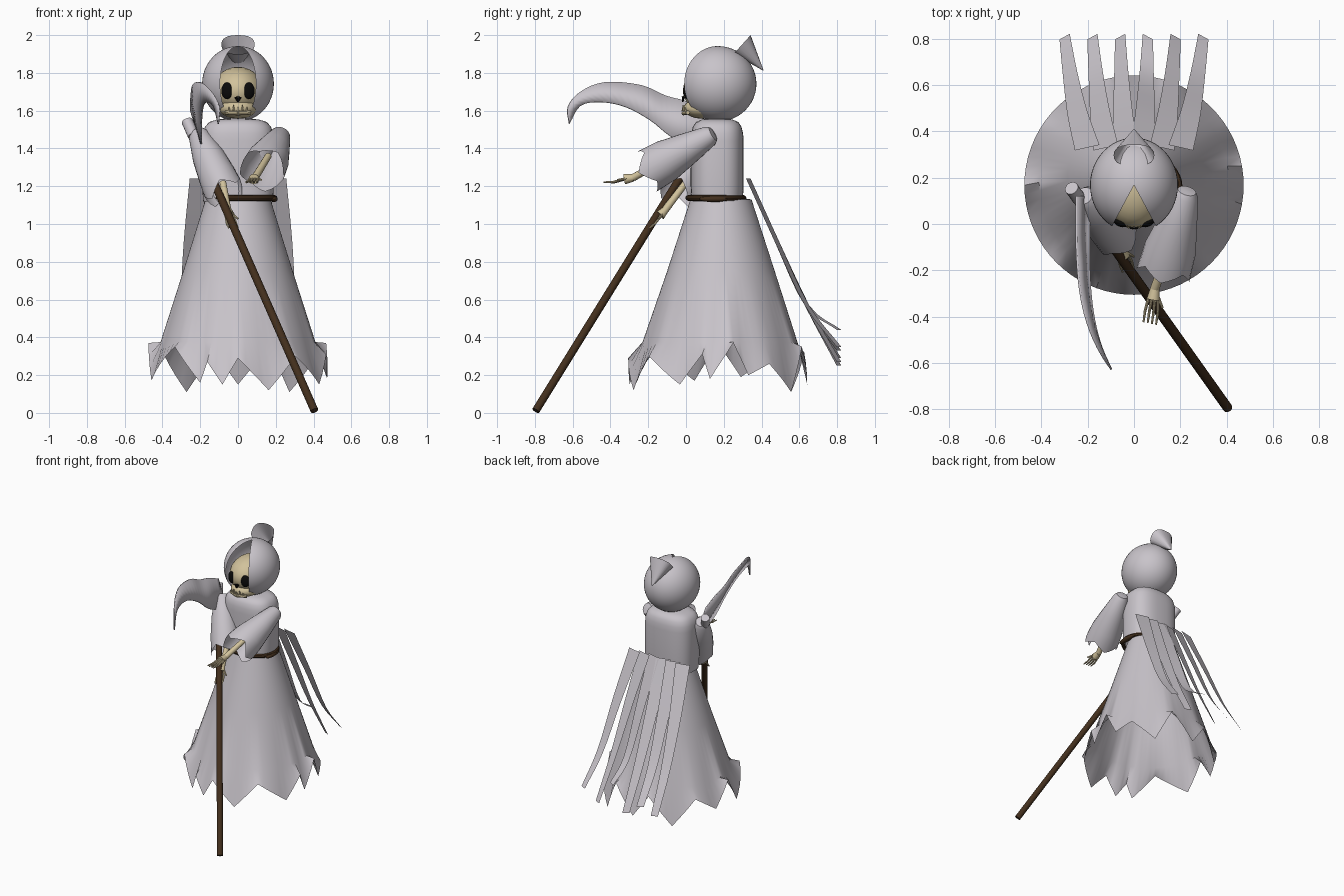
import bpy, bmesh, math
from mathutils import Vector, Matrix

cube = bpy.data.objects.get("Cube")
if cube:
    bpy.data.objects.remove(cube)


def material(name, rgb):
    m = bpy.data.materials.new(name)
    m.use_nodes = True
    m.diffuse_color = (*rgb, 1)
    m.node_tree.nodes["Principled BSDF"].inputs["Base Color"].default_value = (*rgb, 1)
    return m


CLOTH = material("pale_grey_cloth", (0.58, 0.55, 0.59))
WOOD = material("dark_brown_wood", (0.055, 0.028, 0.012))
BONE = material("old_bone", (0.64, 0.54, 0.33))
BLACK = material("black_hollow", (0.003, 0.003, 0.003))


def finish(name, bm, mat, angle=40):
    bmesh.ops.recalc_face_normals(bm, faces=bm.faces)
    me = bpy.data.meshes.new(name)
    bm.to_mesh(me)
    bm.free()
    ob = bpy.data.objects.new(name, me)
    bpy.context.collection.objects.link(ob)
    me.materials.append(mat)
    bpy.ops.object.select_all(action='DESELECT')
    ob.select_set(True)
    bpy.context.view_layer.objects.active = ob
    bpy.ops.object.shade_smooth_by_angle(angle=math.radians(angle))
    return ob


def skin(bm, rings, closed=True):
    """Bridge consecutive rings of points with quads."""
    vs = [[bm.verts.new(p) for p in ring] for ring in rings]
    n = len(rings[0])
    for a, b in zip(vs, vs[1:]):
        for i in range(n if closed else n - 1):
            j = (i + 1) % n
            bm.faces.new((a[i], a[j], b[j], b[i]))
    return vs


def squarish(v, power):
    return math.copysign(abs(v) ** power, v)


def around(rx, ry, z, angles, cy, power=1):
    """Points around a vertical axis, angle zero facing the front."""
    return [(rx * squarish(math.sin(a), power), cy - ry * squarish(math.cos(a), power), z) for a in angles]


def turn(n):
    return [2 * math.pi * i / n for i in range(n)]


def smooth(points, steps=4):
    """Round a polyline with a spline through its points."""
    p = [Vector(q) for q in points]
    p = [2 * p[0] - p[1]] + p + [2 * p[-1] - p[-2]]
    out = []
    for a, b, c, d in zip(p, p[1:], p[2:], p[3:]):
        for i in range(steps):
            t = i / steps
            out.append(b + .5 * t * ((c - a) + t * ((2 * a - 5 * b + 4 * c - d) + t * (3 * (b - c) + d - a))))
    return out + [p[-2]]


def ball(bm, centre, size, rot=None):
    mat = Matrix.Translation(centre) @ (rot or Matrix()) @ Matrix.Diagonal((*size, 1))
    bmesh.ops.create_uvsphere(bm, u_segments=24, v_segments=14, radius=1, matrix=mat)


def rod(bm, p, q, r1, r2, n=12):
    p, q = Vector(p), Vector(q)
    rot = (q - p).to_track_quat('Z', 'Y').to_matrix().to_4x4()
    bmesh.ops.create_cone(bm, cap_ends=True, segments=n, radius1=r1, radius2=r2,
                          depth=(q - p).length, matrix=Matrix.Translation((p + q) / 2) @ rot)


# Skirt with a torn, flared hem: (angle, height) corners
hem = [(-180, .15), (-165, .32), (-145, .11), (-125, .3), (-105, .19), (-90, .37),
       (-75, .17), (-45, .35), (-25, .16), (-20, .27), (-10, .15), (0, .29), (20, .12),
       (40, .3), (65, .15), (80, .31), (85, .18), (100, .37), (110, .2), (125, .26),
       (145, .11), (160, .35), (180, .15)]


def hem_height(deg):
    for (a, za), (b, zb) in zip(hem, hem[1:]):
        if a <= deg <= b:
            return za + (zb - za) * (deg - a) / (b - a)


degs = range(-180, 180, 5)
angs = [math.radians(d) for d in degs]
edge = [(x, y, hem_height(d)) for d, (x, y, z) in zip(degs, around(.474, .474, 0, angs, .168))]
bm = bmesh.new()
skin(bm, [around(.15, .13, 1.135, angs, .18), around(.172, .162, 1.13, angs, .185),
          around(.29, .285, .75, angs, .185), around(.41, .41, .375, angs, .18), edge])
finish("skirt", bm, CLOTH, 50)

# Torso: squarish with rounded shoulders
bm = bmesh.new()
rows = [(.97, 1.12), (1, 1.2), (1, 1.44), (.98, 1.48), (.92, 1.515), (.8, 1.54), (.6, 1.552), (.3, 1.56)]
vs = skin(bm, [around(.19 * k, .14 * k, z, turn(48), .165, .75) for k, z in rows])
bm.faces.new(vs[-1])
finish("torso", bm, CLOTH)

# Rope belt, knotted at the left hip
bm = bmesh.new()
loop = []
for a in turn(40):
    c, s = math.cos(a), math.sin(a)
    loop.append([((.176 + .015 * math.cos(b)) * s + .018, .158 - (.147 + .015 * math.cos(b)) * c,
                  1.138 + .015 * math.sin(b)) for b in turn(8)])
skin(bm, loop + [loop[0]])
bmesh.ops.remove_doubles(bm, verts=bm.verts, dist=.0001)
ball(bm, (.19, .145, 1.132), (.02, .075, .016))
finish("belt", bm, WOOD)

# Hood: a ball with an upright wedge left open at the front
bm = bmesh.new()
opening = [math.radians(30 + 300 * i / 40) for i in range(41)]
rings = []
for i in range(25):
    t = math.pi * i / 24
    k = max(math.sin(t), .001)
    rings.append(around(.19 * k, .205 * k, 1.742 + .2 * math.cos(t), opening, .168))
skin(bm, rings, closed=False)
finish("hood", bm, CLOTH)

# Hood tip: open cone folded back
bm = bmesh.new()
base, apex = Vector((0, .297, 1.95)), Vector((0, .412, 1.81))
up = Vector((0, .045, .05))
rim = [base + up * squarish(math.cos(a), .8) + Vector((.088 * squarish(math.sin(a), .8), 0, 0))
       for a in turn(24)]
skin(bm, [rim, [apex.lerp(p, .01) for p in rim]])
finish("hood_tip", bm, CLOTH, 60)

# Skull, jaw and teeth
bm = bmesh.new()
ball(bm, (0, .155, 1.705), (.135, .172, .127))
ball(bm, (0, .092, 1.612), (.1, .106, .055))
finish("skull", bm, BONE)
bm = bmesh.new()
for i in range(-2, 3):
    x = i * .024
    y = -.015 + 5 * x * x
    rod(bm, (x, y, 1.598), (x, y - .004, 1.63 if i % 2 else 1.618), .008, .003, 6)
for s in (-1, 1):
    rod(bm, (s * .066, .01, 1.59), (0, -.014, 1.586), .011, .011, 8)
finish("teeth", bm, BONE)

# Eye sockets and nose hollow
bm = bmesh.new()
for s in (-1, 1):
    ball(bm, (s * .058, .006, 1.705), (.032, .018, .044), Matrix.Rotation(s * .35, 4, 'Z'))
    rod(bm, (s * .011, -.014, 1.673), (0, -.017, 1.648), .009, .004, 6)
finish("face_hollows", bm, BLACK)


# Sleeves: widening open cones with torn cuffs
def sleeve(name, shoulder, cuff, width):
    a, b = Vector(shoulder), Vector(cuff)
    rot = (b - a).to_track_quat('Z', 'Y').to_matrix()
    length = (b - a).length
    tears = (.04, -.03, .02, -.02, .05, -.01, .03, -.02)
    rings = []
    for k, r in ((-.02, .015), (-.01, .04), (.05, .055), (.4, .085), (.75, width * .95), (1, width)):
        ring = []
        for i, t in enumerate(turn(24)):
            drop = k * length
            if k == 1:
                j, f = divmod(i, 3)
                drop += tears[j] + (tears[(j + 1) % 8] - tears[j]) * f / 3
            ring.append(a + rot @ Vector((r * math.cos(t), r * math.sin(t), drop)))
        rings.append(ring)
    bm = bmesh.new()
    vs = skin(bm, rings)
    bm.faces.new(vs[0])
    finish(name, bm, CLOTH)


sleeve("left_sleeve", (.228, .14, 1.475), (.135, -.185, 1.29), .118)
sleeve("right_sleeve", (-.215, .12, 1.485), (-.075, -.04, 1.175), .105)


# Bony forearms and hands
def hand(name, elbow, wrist, tips, side):
    e, w, t = Vector(elbow), Vector(wrist), Vector(tips)
    side = Vector(side)
    bm = bmesh.new()
    rod(bm, e, w, .018, .02)
    palm = w.lerp(t, .3)
    rod(bm, w, palm, .02, .028)
    for i in (-1.5, -.5, .5, 1.5):
        root = palm + side * i * .014
        mid = root.lerp(t, .55) + side * i * .012 - Vector((0, 0, .008))
        rod(bm, root, mid, .007, .006, 8)
        rod(bm, mid, t + side * i * .018, .006, .004, 8)
    rod(bm, w, w.lerp(t, .5) + side * .045, .008, .005, 8)
    finish(name, bm, BONE)


hand("left_hand", (.16, -.08, 1.36), (.09, -.28, 1.245), (.068, -.43, 1.222), (1, -.2, 0))
hand("right_hand", (-.08, 0, 1.22), (-.055, -.11, 1.075), (-.025, -.2, .98), (.9, .3, 0))

# Scythe pole and collar
foot, head = Vector((.405, -.795, .012)), Vector((-.27, .155, 1.545))
bm = bmesh.new()
rod(bm, foot, foot.lerp(head, .95), .021, .021, 16)
finish("pole", bm, WOOD)
bm = bmesh.new()
rod(bm, foot.lerp(head, .95), head, .03, .03, 16)
finish("blade_collar", bm, CLOTH)

# Scythe blade: leaning ribbon that curves inward to a point
back = [(.12, 1.6), (0, 1.65), (-.11, 1.68), (-.24, 1.735), (-.43, 1.75), (-.56, 1.7), (-.625, 1.62), (-.62, 1.535)]
cut = [(.12, 1.42), (0, 1.425), (-.09, 1.47), (-.19, 1.55), (-.32, 1.62), (-.45, 1.645), (-.56, 1.625), (-.618, 1.53)]


def blade_edge(points, lean):
    ring = []
    for y, z in smooth(points):
        u = max(0, (.14 - y) / .765)
        ring.append((-.25 + lean * (1 - u ** 3) + .15 * u ** 3.8, y, z))
    return ring


bm = bmesh.new()
skin(bm, [blade_edge(back, 0), blade_edge(cut, .055)], closed=False)
ob = finish("blade", bm, CLOTH, 30)
mod = ob.modifiers.new("thickness", 'SOLIDIFY')
mod.thickness = .008
mod.offset = 0

# Torn cape strips trailing behind: depth, height, spacing, half width
for i, z_end in enumerate((.29, .33, .25, .44, .27, .35)):
    u = i - 2.5
    path = [(.33, 1.24, .081, .053), (.48, .91, .098, .042), (.64, .57, .11, .031), (.81, z_end, .12, .022)]
    lean = math.copysign(.012, u)
    rows = []
    for y, z, pitch, half in smooth(path):
        rows.append([(u * pitch - half, y + lean, z), (u * pitch + half, y - lean, z)])
    bm = bmesh.new()
    skin(bm, rows, closed=False)
    finish("cape_strip_%d" % (i + 1), bm, CLOTH)
